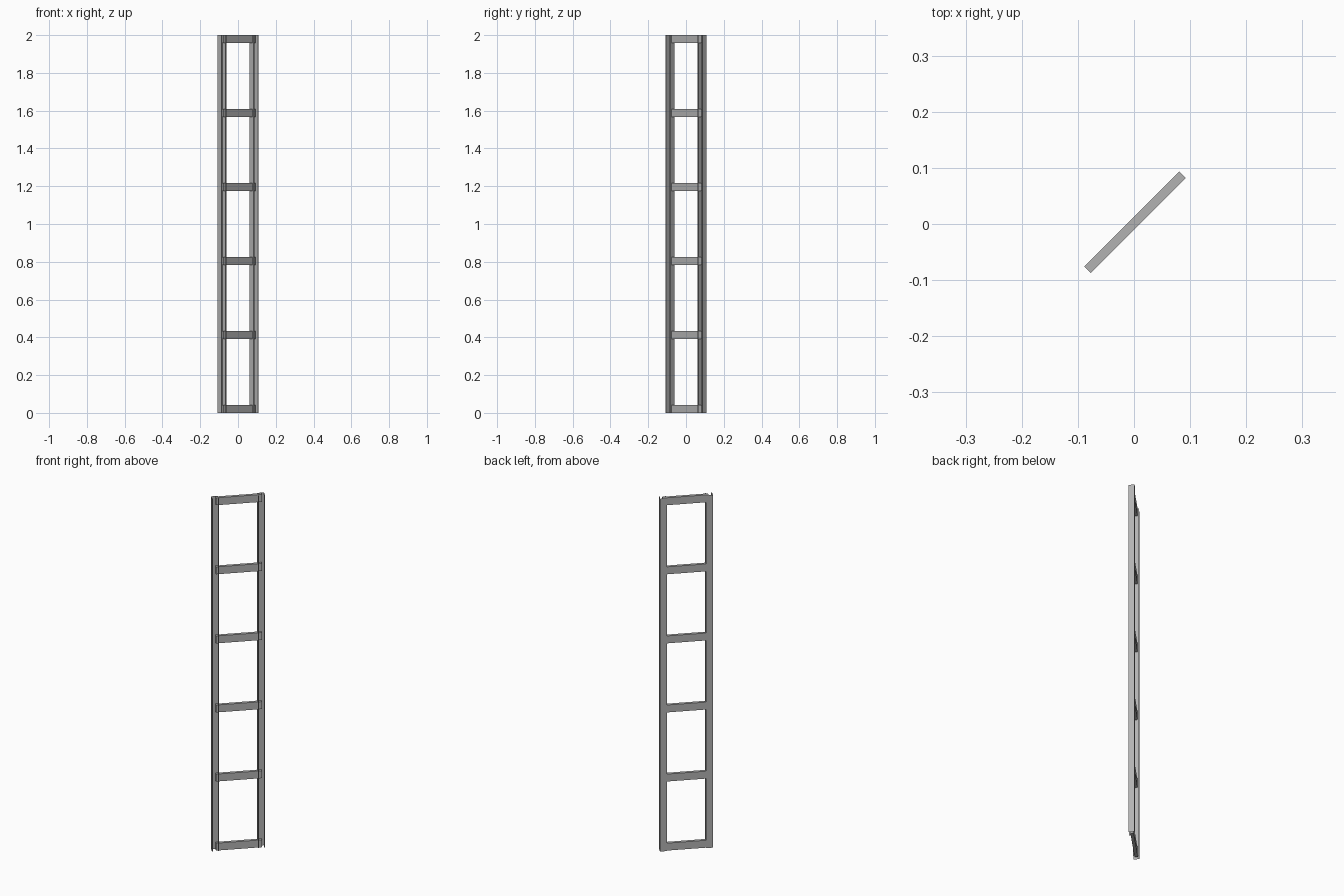
import bpy, bmesh, math

if "Cube" in bpy.data.objects:
    bpy.data.objects.remove(bpy.data.objects["Cube"])

TURN = math.radians(45)
HEIGHT = 2.0
RAIL_OUT, RAIL_IN, RAIL_D = 0.138, 0.102, 0.015
LIP = 0.005
RUNG_H = 0.042

steel = bpy.data.materials.new("steel grey")
steel.diffuse_color = (0.45, 0.45, 0.45, 1)
steel.use_nodes = True
steel.node_tree.nodes["Principled BSDF"].inputs["Base Color"].default_value = steel.diffuse_color


def finish(name, bm):
    me = bpy.data.meshes.new(name)
    bm.to_mesh(me)
    bm.free()
    me.materials.append(steel)
    ob = bpy.data.objects.new(name, me)
    ob.rotation_euler.z = TURN
    bpy.context.collection.objects.link(ob)


def sheet_rail(name, a, b):
    """Thin lipped channel, open to the front, extruded upward."""
    d = RAIL_D
    profile = [(a + LIP, -d), (a, -d), (a, d), (b, d), (b, -d), (b - LIP, -d)]
    bm = bmesh.new()
    low = [bm.verts.new((x, y, 0)) for x, y in profile]
    high = [bm.verts.new((x, y, HEIGHT)) for x, y in profile]
    for i in range(len(profile) - 1):
        bm.faces.new((low[i + 1], low[i], high[i], high[i + 1]))
    finish(name, bm)


def rung(name, z):
    """Flat cross bar reaching into both rails."""
    bm = bmesh.new()
    bmesh.ops.create_cube(bm, size=1)
    for v in bm.verts:
        v.co.x = 0.0035 + v.co.x * 0.239
        v.co.y = 0.001 + v.co.y * 0.0165
        v.co.z = z + v.co.z * RUNG_H
    finish(name, bm)


# Upright rails
sheet_rail("left_rail", -RAIL_OUT, -RAIL_IN)
sheet_rail("right_rail", RAIL_IN, RAIL_OUT)

# Six evenly spaced cross bars
for i in range(6):
    rung(f"rung_{i + 1}", RUNG_H / 2 + i * (HEIGHT - RUNG_H) / 5)
